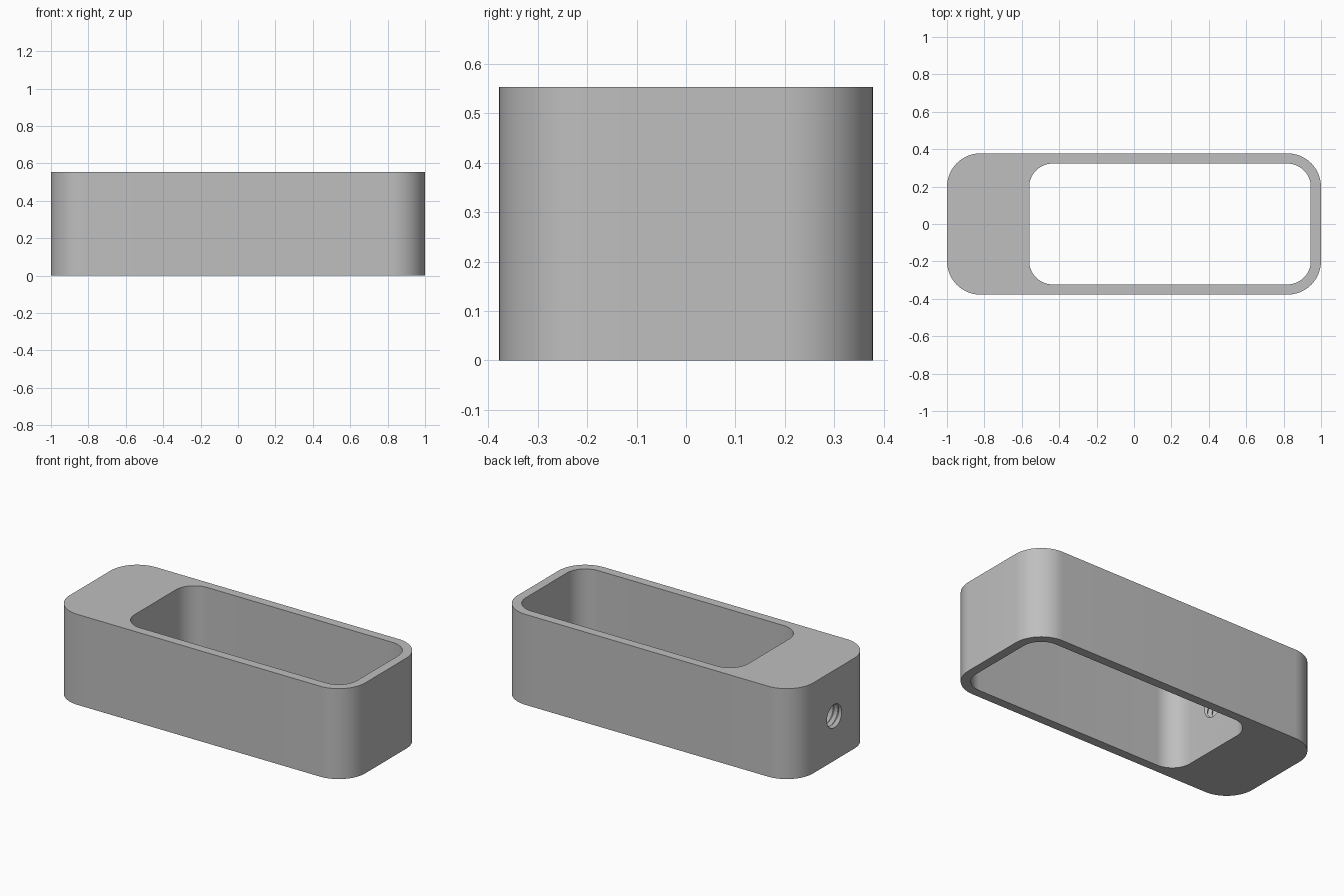
import bpy, bmesh, math

HEIGHT = 0.553
PITCH, MINOR, MAJOR = 0.032, 0.064, 0.079

cube = bpy.data.objects.get("Cube")
if cube:
    bpy.data.objects.remove(cube, do_unlink=True)

grey = bpy.data.materials.new("plain grey")
grey.use_nodes = True
colour = (0.52, 0.52, 0.52, 1)
grey.diffuse_color = colour
grey.node_tree.nodes["Principled BSDF"].inputs["Base Color"].default_value = colour


def finish(bm, name):
    bmesh.ops.recalc_face_normals(bm, faces=bm.faces[:])
    mesh = bpy.data.meshes.new(name)
    bm.to_mesh(mesh)
    bm.free()
    mesh.materials.append(grey)
    obj = bpy.data.objects.new(name, mesh)
    bpy.context.collection.objects.link(obj)
    return obj


def rounded_prism(name, x0, x1, half_y, radius, z0, z1, steps=16):
    """Upright block with rounded vertical edges."""
    bm = bmesh.new()
    corners = [(x1, 1), (x0, 1), (x0, -1), (x1, -1)]
    ring = []
    for i, (x, side) in enumerate(corners):
        cx = x - radius if x == x1 else x + radius
        cy = side * (half_y - radius)
        for s in range(steps + 1):
            a = math.pi / 2 * (i + s / steps)
            ring.append(bm.verts.new((cx + radius * math.cos(a),
                                      cy + radius * math.sin(a), z0)))
    base = bm.faces.new(ring)
    top = bmesh.ops.extrude_face_region(bm, geom=[base])["geom"]
    bmesh.ops.translate(bm, vec=(0, 0, z1 - z0),
                        verts=[v for v in top if isinstance(v, bmesh.types.BMVert)])
    return finish(bm, name)


def threaded_rod(name, start, end, z, sides=32):
    """Closed helical rod along x, with alternating crest and root rows."""
    bm = bmesh.new()
    rows = 2 * round((end - start) / PITCH)
    grid = []
    for k in range(rows + 1):
        r = MAJOR if k % 2 else MINOR
        grid.append([])
        for j in range(sides):
            a = 2 * math.pi * j / sides
            x = start + PITCH * (k / 2 + j / sides)
            grid[k].append(bm.verts.new((x, r * math.cos(a), z + r * math.sin(a))))
    # The end of each row joins the row one pitch further on
    for k in range(rows):
        for j in range(sides):
            if j < sides - 1:
                bm.faces.new((grid[k][j], grid[k][j + 1], grid[k + 1][j + 1], grid[k + 1][j]))
            elif k + 3 <= rows:
                bm.faces.new((grid[k][j], grid[k + 2][0], grid[k + 3][0], grid[k + 1][j]))
    # Close both ends with a fan to a tip
    for tip_x, near_start in ((start - PITCH, True), (end + 3 * PITCH, False)):
        tip = bm.verts.new((tip_x, 0, z))
        middle = (start + end) / 2
        for e in [e for e in bm.edges if e.is_boundary]:
            if (e.verts[0].co.x < middle) == near_start and tip not in e.verts:
                bm.faces.new((e.verts[0], e.verts[1], tip))
    return finish(bm, name)


def cut(target, cutter):
    mod = target.modifiers.new("cut", "BOOLEAN")
    mod.operation = "DIFFERENCE"
    mod.solver = "EXACT"
    mod.object = cutter
    cutter.hide_render = True
    bpy.ops.object.select_all(action="DESELECT")
    target.select_set(True)
    bpy.context.view_layer.objects.active = target
    bpy.ops.object.modifier_apply(modifier=mod.name)
    bpy.data.objects.remove(cutter, do_unlink=True)


# Rounded outer block
body = rounded_prism("hollow_body", -1, 1, 0.378, 0.18, 0, HEIGHT)

# Open cavity from top to bottom, leaving one thick end
cut(body, rounded_prism("cavity_cutter", -0.56, 0.945, 0.323, 0.125, -0.1, HEIGHT + 0.1))

# Threaded hole through the thick end
cut(body, threaded_rod("thread_cutter", -1.1, -0.46, HEIGHT / 2))

body.select_set(True)
bpy.ops.object.shade_smooth_by_angle(angle=math.radians(30))
